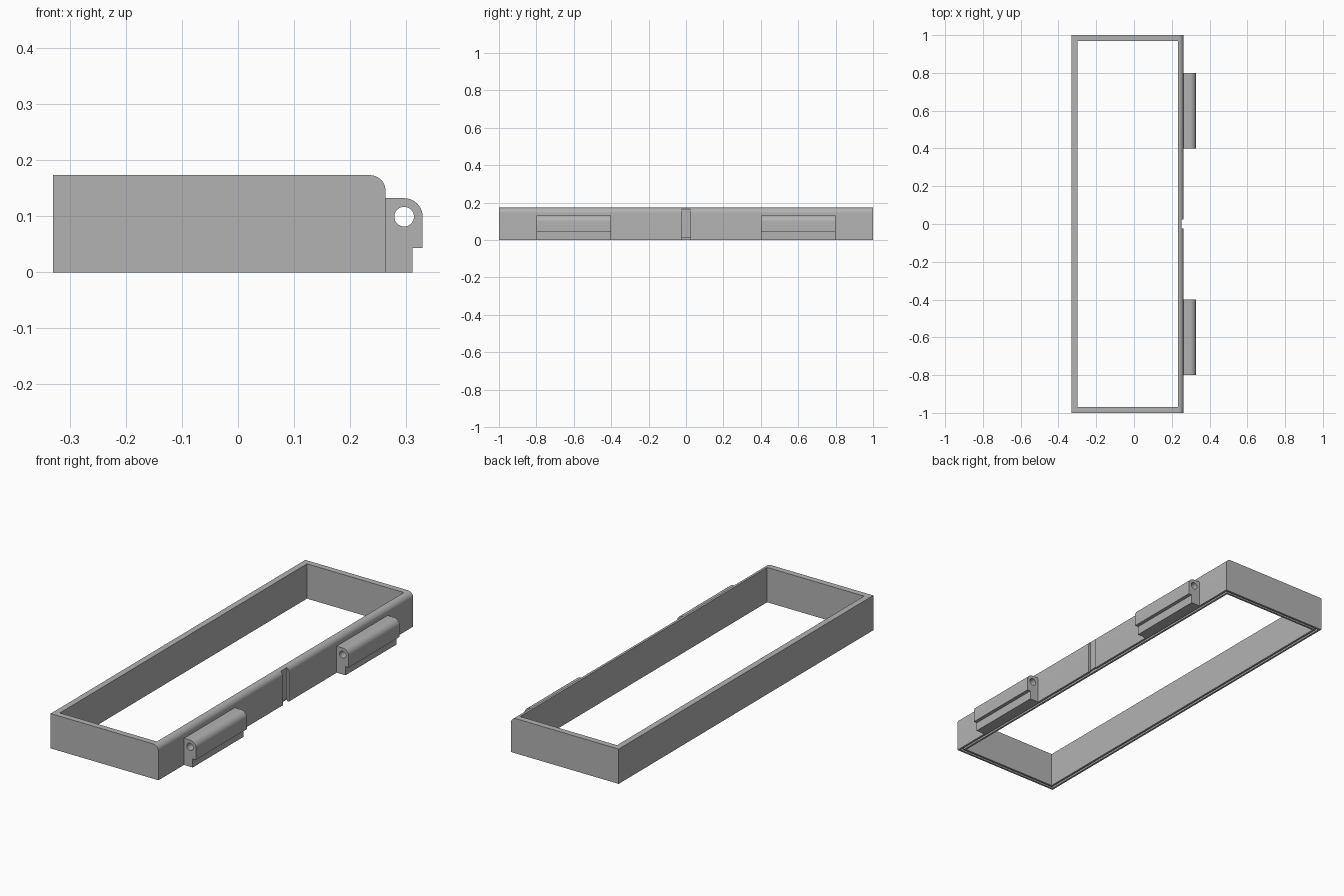
import bpy, bmesh, math

cube = bpy.data.objects.get("Cube")
if cube:
    bpy.data.objects.remove(cube, do_unlink=True)

grey = bpy.data.materials.new("plain grey")
grey.use_nodes = True
colour = (0.45, 0.45, 0.45, 1)
grey.diffuse_color = colour
grey.node_tree.nodes["Principled BSDF"].inputs["Base Color"].default_value = colour

# Main dimensions
LEFT, RIGHT, HALF, TOP = -0.33, 0.263, 1.0, 0.173
WALL, ROUND = 0.03, 0.028
GROOVE_IN, GROOVE_W, GROOVE_D = 0.01, 0.01, 0.012


def arc(cx, cz, r, start, end, steps):
    angles = [math.radians(start + (end - start) * i / steps) for i in range(steps + 1)]
    return [(cx + r * math.cos(a), cz + r * math.sin(a)) for a in angles]


def prism(name, profile, y0, y1):
    """Extrude an x-z profile along y."""
    bm = bmesh.new()
    face = bm.faces.new([bm.verts.new((x, y0, z)) for x, z in profile])
    ext = bmesh.ops.extrude_face_region(bm, geom=[face])["geom"]
    bmesh.ops.translate(bm, vec=(0, y1 - y0, 0),
                        verts=[v for v in ext if isinstance(v, bmesh.types.BMVert)])
    bmesh.ops.recalc_face_normals(bm, faces=bm.faces)
    mesh = bpy.data.meshes.new(name)
    bm.to_mesh(mesh)
    bm.free()
    mesh.materials.append(grey)
    obj = bpy.data.objects.new(name, mesh)
    bpy.context.scene.collection.objects.link(obj)
    return obj


def box(name, x0, x1, y0, y1, z0, z1):
    return prism(name, [(x0, z0), (x1, z0), (x1, z1), (x0, z1)], y0, y1)


def cut(obj, cutter):
    """Subtract the cutter, keep the result and remove the cutter."""
    cutter.hide_render = True
    mod = obj.modifiers.new("cut", "BOOLEAN")
    mod.operation, mod.solver, mod.object = "DIFFERENCE", "EXACT", cutter
    bpy.context.view_layer.update()
    graph = bpy.context.evaluated_depsgraph_get()
    result = bpy.data.meshes.new_from_object(obj.evaluated_get(graph))
    obj.modifiers.clear()
    obj.data = result
    bpy.data.objects.remove(cutter, do_unlink=True)


def smooth(obj):
    obj.data.shade_smooth()
    obj.data.set_sharp_from_angle(angle=math.radians(30))


# Rectangular frame with one rounded upper edge
outline = [(LEFT, 0), (RIGHT, 0)]
outline += arc(RIGHT - ROUND, TOP - ROUND, ROUND, 0, 90, 12) + [(LEFT, TOP)]
frame = prism("frame", outline, -HALF, HALF)
cut(frame, box("opening", LEFT + WALL, RIGHT - WALL, -HALF + WALL, HALF - WALL, -0.1, 0.3))

# Seal groove running around the underside
groove = box("groove", LEFT + GROOVE_IN, RIGHT - GROOVE_IN,
             -HALF + GROOVE_IN, HALF - GROOVE_IN, -0.1, GROOVE_D)
inset = GROOVE_IN + GROOVE_W
cut(groove, box("groove_core", LEFT + inset, RIGHT - inset,
                -HALF + inset, HALF - inset, -0.2, 0.2))
cut(frame, groove)

# Shallow upright slot at the middle of the hinge side
cut(frame, box("slot", RIGHT - 0.0105, RIGHT + 0.1, -0.024, 0.024, -0.1, 0.3))
smooth(frame)

# Two hinge knuckles with pin holes
PIN_X, PIN_Z, KNUCKLE_R, PIN_R = 0.296, 0.099, 0.033, 0.0175
knuckle = [(RIGHT, 0), (0.311, 0), (0.311, 0.043), (PIN_X + KNUCKLE_R, 0.043)]
knuckle += arc(PIN_X, PIN_Z, KNUCKLE_R, 0, 90, 14) + [(RIGHT, PIN_Z + KNUCKLE_R)]
for name, y0 in (("front_hinge", -0.8), ("back_hinge", 0.4)):
    hinge = prism(name, knuckle, y0, y0 + 0.4)
    hole = arc(PIN_X, PIN_Z, PIN_R, 0, 360, 32)[:-1]
    cut(hinge, prism("pin_hole", hole, y0 - 0.1, y0 + 0.5))
    smooth(hinge)
